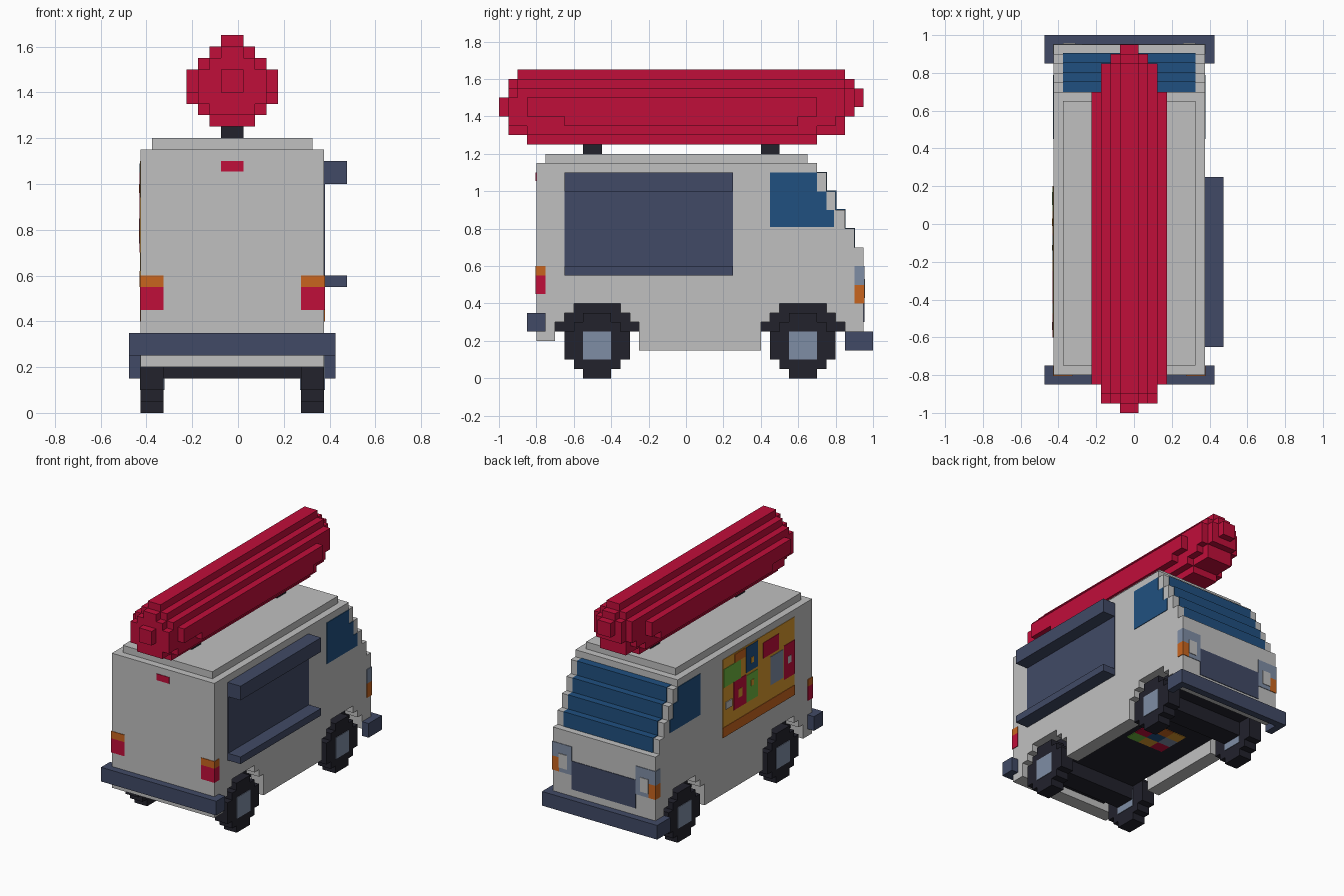
import bpy, bmesh

if "Cube" in bpy.data.objects:
    bpy.data.objects.remove(bpy.data.objects["Cube"], do_unlink=True)

CX = -0.025          # van centre line
L, R = -0.425, 0.375  # side planes of the van
E = 0.004            # thickness of painted plates


def material(name, hexcode):
    rgb = [int(hexcode[i:i + 2], 16) / 255 for i in (0, 2, 4)]
    lin = [c / 12.92 if c <= 0.04045 else ((c + 0.055) / 1.055) ** 2.4 for c in rgb]
    m = bpy.data.materials.new(name)
    m.use_nodes = True
    m.diffuse_color = (*lin, 1)
    m.node_tree.nodes["Principled BSDF"].inputs["Base Color"].default_value = (*lin, 1)
    return m


GREY = material("body grey", "C0C0C0")
SLATE = material("slate trim", "414A66")
BLUE = material("window blue", "205080")
RED = material("red", "C00E3A")
ORANGE = material("orange", "C8651F")
BLACK = material("tyre black", "22222C")
STEEL = material("steel blue grey", "7F8DA5")
AMBER = material("amber", "D9982E")
GREEN = material("green", "6DB53E")


def finish(name, bm, mat):
    bmesh.ops.recalc_face_normals(bm, faces=bm.faces)
    me = bpy.data.meshes.new(name)
    bm.to_mesh(me)
    bm.free()
    me.materials.append(mat)
    ob = bpy.data.objects.new(name, me)
    bpy.context.collection.objects.link(ob)
    return ob


def boxes(name, mat, *items):
    """One object from boxes given as (x0, x1, y0, y1, z0, z1)."""
    bm = bmesh.new()
    for x0, x1, y0, y1, z0, z1 in items:
        vs = bmesh.ops.create_cube(bm, size=1)["verts"]
        for v in vs:
            v.co.x = x1 if v.co.x > 0 else x0
            v.co.y = y1 if v.co.y > 0 else y0
            v.co.z = z1 if v.co.z > 0 else z0
    return finish(name, bm, mat)


def prism(name, mat, pts, x0, x1):
    """Side profile of (y, z) points extruded from x0 to x1."""
    bm = bmesh.new()
    f = bm.faces.new([bm.verts.new((x0, y, z)) for y, z in pts])
    ext = bmesh.ops.extrude_face_region(bm, geom=[f])["geom"]
    bmesh.ops.translate(bm, vec=(x1 - x0, 0, 0),
                        verts=[g for g in ext if isinstance(g, bmesh.types.BMVert)])
    return finish(name, bm, mat)


def mirrored(x0, x1, *rest):
    """A box and its copy across the van's centre line."""
    return [(x0, x1, *rest), (2 * CX - x1, 2 * CX - x0, *rest)]


# Body: stepped nose, side panels with stepped wheel arches
WHEELS = (-0.475, 0.625)
nose = [(0.95, 0.7)]
for i in range(4):
    y, z = 0.9 - 0.05 * i, 0.7 + 0.1 * i
    nose += [(y, z), (y, z + 0.1)]
nose += [(0.7, 1.1), (0.7, 1.15), (-0.8, 1.15)]


def arch(c, z_back, z_front):
    half = [(0.225, 0.3), (0.175, 0.3), (0.175, 0.35), (0.125, 0.35), (0.125, 0.4)]
    return ([(c - 0.225, z_back)] + [(c - d, z) for d, z in half]
            + [(c + d, z) for d, z in reversed(half)] + [(c + 0.225, z_front)])


side = ([(-0.8, 0.2)] + arch(WHEELS[0], 0.2, 0.15) + arch(WHEELS[1], 0.15, 0.2)
        + [(0.95, 0.2)] + nose)
prism("left_side_panel", GREY, side, R - 0.1, R)
prism("right_side_panel", GREY, side, L, L + 0.1)
prism("body_core", GREY, [(-0.8, 0.4), (0.95, 0.4)] + nose, L + 0.1, R - 0.1)
boxes("end_skirts", GREY, (L + 0.1, R - 0.1, -0.8, -0.7, 0.2, 0.4),
      (L + 0.1, R - 0.1, 0.85, 0.95, 0.2, 0.4))
boxes("roof_plate", GREY, (L + 0.05, R - 0.05, -0.75, 0.65, 1.15, 1.2))
boxes("chassis", BLACK, (L + 0.1, R - 0.1, -0.7, 0.85, 0.25, 0.4))

# Wheels, hubs and axles
for label, c in zip(("rear", "front"), WHEELS):
    boxes(label + "_axle", BLACK, (L + 0.1, R - 0.1, c - 0.075, c + 0.075, 0.15, 0.25))
    for s, x0 in (("left", R - 0.1), ("right", L)):
        x1 = x0 + 0.1
        boxes(f"{label}_{s}_wheel", BLACK,
              (x0, x1, c - 0.175, c + 0.175, 0.1, 0.25),
              (x0, x1, c - 0.125, c + 0.125, 0.05, 0.1),
              (x0, x1, c - 0.125, c + 0.125, 0.25, 0.3),
              (x0, x1, c - 0.075, c + 0.075, 0, 0.05),
              (x0, x1, c - 0.075, c + 0.075, 0.3, 0.35))
        boxes(f"{label}_{s}_hub", STEEL,
              (x0 - E, x0, c - 0.075, c + 0.075, 0.1, 0.25),
              (x1, x1 + E, c - 0.075, c + 0.075, 0.1, 0.25))

# Bumpers wrapping round the corners
boxes("rear_bumper", SLATE, (L - 0.05, R + 0.05, -0.85, -0.8, 0.25, 0.35),
      *mirrored(R, R + 0.05, -0.8, -0.75, 0.25, 0.35))
boxes("front_bumper", SLATE, (L - 0.05, R + 0.05, 0.95, 1.0, 0.15, 0.25),
      *mirrored(R, R + 0.05, 0.85, 0.95, 0.15, 0.25))

# Serving hatch with awning and shelf
boxes("hatch_panel", SLATE, (R, R + E, -0.65, 0.25, 0.6, 1.0))
boxes("hatch_awning", SLATE, (R, R + 0.1, -0.65, 0.25, 1.0, 1.1))
boxes("hatch_shelf", SLATE, (R, R + 0.1, -0.65, 0.25, 0.55, 0.6))

# Windows
boxes("windscreen", BLUE, *[(L + 0.05, R - 0.05, 0.7 + 0.05 * i, 0.75 + 0.05 * i + E,
                             1.0 - 0.1 * i, 1.1 - 0.1 * i + E) for i in range(4)])
boxes("side_windows", BLUE, *[b for y, z0, z1 in ((0.7, 1.0, 1.1), (0.75, 0.9, 1.0), (0.79, 0.81, 0.9))
                              for b in mirrored(R, R + E, 0.45, y, z0, z1)])

# Rear lights
boxes("tail_lights", RED, *mirrored(R - 0.1, R + E, -0.8 - E, -0.75, 0.45, 0.55))
boxes("rear_indicators", ORANGE, *mirrored(R - 0.1, R + E, -0.8 - E, -0.75, 0.55, 0.6))
boxes("high_brake_light", RED, (CX - 0.05, CX + 0.05, -0.8 - E, -0.8, 1.055, 1.1))

# Nose: grille, headlights and indicators
boxes("grille", SLATE, (CX - 0.25, CX + 0.25, 0.95, 0.95 + E, 0.3, 0.5))
boxes("headlight_surrounds", STEEL,
      *mirrored(R - 0.15, R + E, 0.9, 0.95 + E, 0.5, 0.6),
      *mirrored(R - 0.15, R - 0.05, 0.95, 0.95 + E, 0.4, 0.5))
boxes("headlights", GREY, *mirrored(R - 0.115, R - 0.05, 0.95, 0.95 + 2 * E, 0.43, 0.53))
boxes("front_indicators", ORANGE, *mirrored(R - 0.05, R + E, 0.9, 0.95 + E, 0.4, 0.5))


# Menu board on the right side
def menu(name, mat, *rects, t=0.006):
    boxes(name, mat, *[(L - t, L, *r) for r in rects])


menu("menu_board", AMBER, (-0.6, 0.2, 0.55, 1.1), t=0.003)
menu("menu_red_tiles", RED, (-0.42, -0.25, 0.94, 1.05), (-0.06, 0.08, 0.7, 0.9),
     (-0.6, -0.48, 0.7, 0.94))
menu("menu_green_tiles", GREEN, (0.0, 0.19, 0.9, 1.03), (-0.19, -0.06, 0.7, 0.89))
menu("menu_blue_tile", BLUE, (-0.19, -0.06, 0.91, 1.09))
menu("menu_steel_tiles", STEEL, (-0.47, -0.33, 0.72, 0.92))
menu("menu_orange_parts", ORANGE, (-0.6, 0.2, 0.55, 0.62), (-0.05, 0.07, 1.03, 1.09))
menu("menu_light_dots", GREY, (0.1, 0.17, 0.74, 0.79), (-0.56, -0.52, 0.8, 0.85), t=0.008)
menu("menu_amber_dots", AMBER, (-0.14, -0.11, 0.8, 0.84), (-0.14, -0.11, 0.96, 1.0),
     (-0.01, 0.03, 0.77, 0.83), t=0.008)

# Patchwork plate under the floor
patch = (RED, AMBER, GREEN, STEEL, BLUE, RED, AMBER, ORANGE, STEEL)
for i, m in enumerate(patch):
    x, y = -0.175 + 0.1 * (i % 3), 0.075 + 0.083 * (i // 3)
    boxes(f"floor_patch_{i + 1}", m, (x, x + 0.1, y, y + 0.083, 0.25 - E, 0.25))

# Roof sausage in stepped layers: half width, y range, z range
layers = [(0.2, -0.85, 0.7, 1.4, 1.5), (0.2, -0.65, 0.6, 1.35, 1.4),
          (0.15, -0.95, 0.85, 1.4, 1.5), (0.15, -0.9, 0.85, 1.5, 1.55),
          (0.15, -0.95, 0.8, 1.35, 1.4), (0.15, -0.85, 0.7, 1.3, 1.35),
          (0.1, -0.95, 0.85, 1.3, 1.55), (0.1, -0.9, 0.85, 1.55, 1.6),
          (0.1, -0.85, 0.7, 1.25, 1.3), (0.1, 0.8, 0.9, 1.4, 1.55),
          (0.05, -0.95, 0.9, 1.4, 1.6), (0.05, -0.9, 0.85, 1.6, 1.65),
          (0.05, -1.0, 0.9, 1.4, 1.5), (0.05, 0.85, 0.95, 1.45, 1.55)]
boxes("roof_sausage", RED, *[(CX - h, CX + h, *r) for h, *r in layers])
boxes("sausage_supports", BLACK, (CX - 0.05, CX + 0.05, -0.55, -0.45, 1.2, 1.25),
      (CX - 0.05, CX + 0.05, 0.4, 0.5, 1.2, 1.25))
